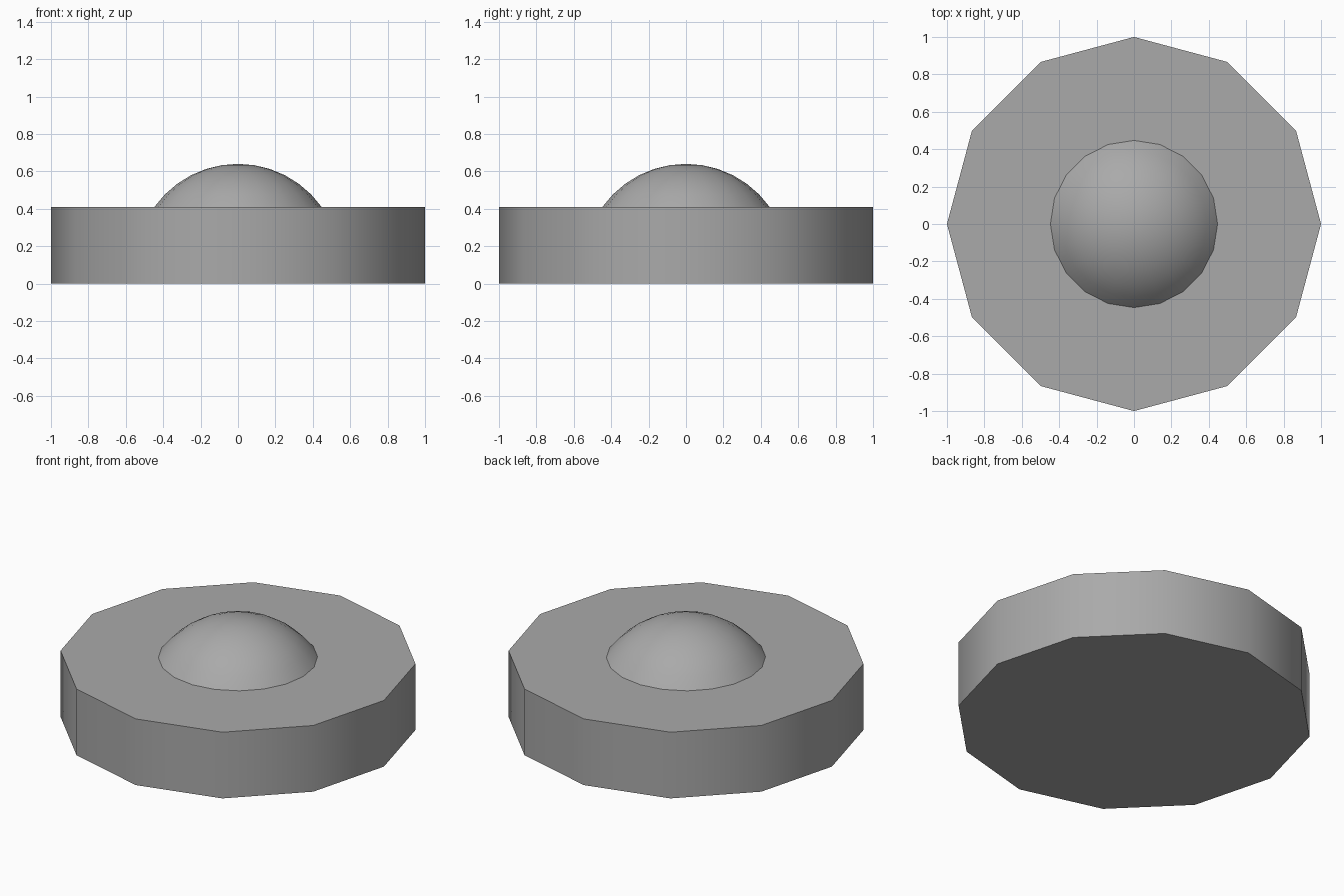
import bpy
import bmesh
from math import asin, atan2, cos, sin, radians, tau

cube = bpy.data.objects.get("Cube")
if cube:
    bpy.data.objects.remove(cube, do_unlink=True)

grey = bpy.data.materials.new("plain_grey")
grey.use_nodes = True
colour = (0.4, 0.4, 0.4, 1)
grey.diffuse_color = colour
grey.node_tree.nodes["Principled BSDF"].inputs["Base Color"].default_value = colour


def lathe(name, profile, sides, angle):
    """Turn a (radius, height) profile around z; radius 0 makes a pole."""
    bm = bmesh.new()
    rings = []
    for r, z in profile:
        count = sides if r > 0 else 1
        rings.append([bm.verts.new((r * cos(tau * i / sides), r * sin(tau * i / sides), z))
                      for i in range(count)])
    for low, high in zip(rings, rings[1:]):
        for i in range(sides):
            j = (i + 1) % sides
            if len(high) == 1:
                bm.faces.new((low[i], low[j], high[0]))
            else:
                bm.faces.new((low[i], low[j], high[j], high[i]))
    # Close the open ends with single flat faces
    bm.faces.new(rings[0][::-1])
    if len(rings[-1]) > 1:
        bm.faces.new(rings[-1])
    bmesh.ops.recalc_face_normals(bm, faces=bm.faces)
    mesh = bpy.data.meshes.new(name)
    bm.to_mesh(mesh)
    bm.free()
    mesh.materials.append(grey)
    obj = bpy.data.objects.new(name, mesh)
    bpy.context.collection.objects.link(obj)
    bpy.ops.object.select_all(action="DESELECT")
    obj.select_set(True)
    bpy.context.view_layer.objects.active = obj
    bpy.ops.object.shade_smooth_by_angle(angle=radians(angle))
    return obj


# Twelve-sided base slab with smooth-shaded sides
base_top = 0.41
lathe("base", [(1, 0), (1, base_top)], 12, 40)

# Spherical cap resting on the slab
cap_radius, cap_height, steps = 0.447, 0.23, 6
sphere_radius = (cap_radius ** 2 + cap_height ** 2) / (2 * cap_height)
centre_z = base_top + cap_height - sphere_radius
spread = asin(cap_radius / sphere_radius)
arc = [(sphere_radius * sin(spread * k / steps), centre_z + sphere_radius * cos(spread * k / steps))
       for k in range(steps, -1, -1)]
lathe("dome", arc, 20, 40)
